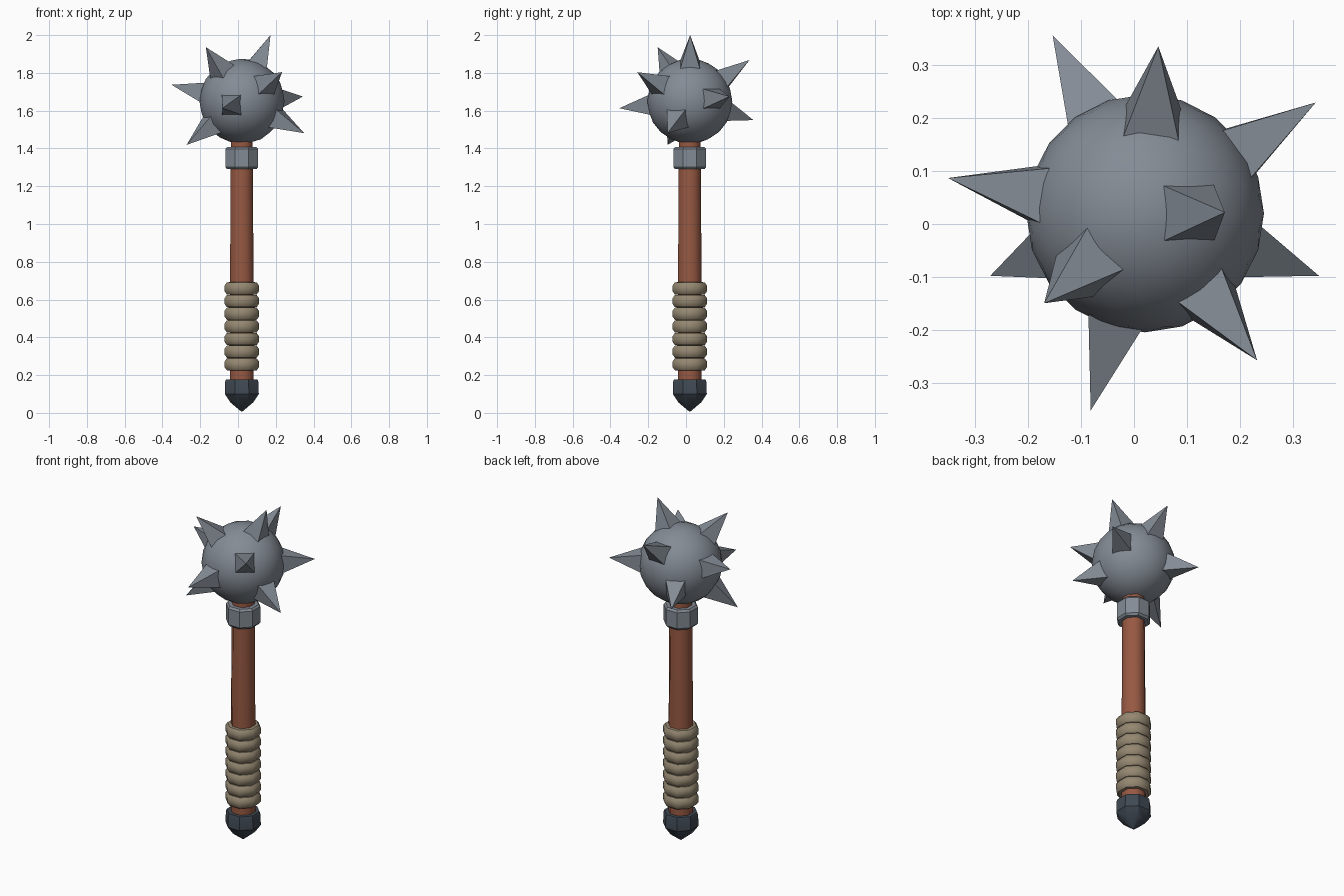
import bpy, bmesh, math
from mathutils import Vector, Matrix

if "Cube" in bpy.data.objects:
    bpy.data.objects.remove(bpy.data.objects["Cube"])

AX = Vector((0.02, 0.02, 0))          # shaft axis
HEAD = Vector((0.021, 0.02, 1.65))    # centre of the ball


def material(name, rgb):
    m = bpy.data.materials.new(name)
    m.diffuse_color = (*rgb, 1)
    m.use_nodes = True
    m.node_tree.nodes["Principled BSDF"].inputs["Base Color"].default_value = m.diffuse_color
    return m


steel = material("steel", (0.23, 0.26, 0.30))
iron = material("dark iron", (0.05, 0.065, 0.085))
wood = material("red wood", (0.31, 0.10, 0.055))
rope = material("tan wrap", (0.30, 0.245, 0.165))


def finish(name, bm, mat, smooth=None):
    bmesh.ops.recalc_face_normals(bm, faces=bm.faces)
    me = bpy.data.meshes.new(name)
    bm.to_mesh(me)
    bm.free()
    me.materials.append(mat)
    ob = bpy.data.objects.new(name, me)
    bpy.context.collection.objects.link(ob)
    if smooth:
        bpy.ops.object.select_all(action='DESELECT')
        ob.select_set(True)
        bpy.context.view_layer.objects.active = ob
        bpy.ops.object.shade_smooth_by_angle(angle=math.radians(smooth))
    return ob


def lathe(name, profile, mat, n=8, smooth=None):
    """Turn (apothem, z) points into an n-sided solid around the shaft axis."""
    bm = bmesh.new()
    k = 1 / math.cos(math.pi / n)
    rings = []
    for r, z in profile:
        rings.append([bm.verts.new(AX + Vector((
            r * k * math.cos((i + 0.5) * math.tau / n),
            r * k * math.sin((i + 0.5) * math.tau / n), z))) for i in range(n)])
    for a, b in zip(rings, rings[1:]):
        for i in range(n):
            j = (i + 1) % n
            bm.faces.new((a[i], a[j], b[j], b[i]))
    bm.faces.new(rings[0])
    bm.faces.new(rings[-1])
    bmesh.ops.remove_doubles(bm, verts=bm.verts, dist=1e-5)
    return finish(name, bm, mat, smooth)


# shaft, collar and pommel
lathe("shaft", [(0.063, 0.14), (0.062, 0.7), (0.059, 1.3), (0.057, 1.47)], wood, smooth=50)
lathe("collar", [(0.078, 1.29), (0.087, 1.302), (0.087, 1.396), (0.078, 1.408)], steel)
lathe("pommel", [(0.083, 0.178), (0.088, 0.165), (0.09, 0.1), (0.06, 0.055), (0.004, 0.008)],
      iron, smooth=35)

# wrapped grip: seven stacked bands
for i in range(7):
    z = 0.257 + i * 0.067
    lathe(f"grip_band_{i + 1}", [(0.066, z - 0.033), (0.079, z - 0.032), (0.091, z - 0.015),
          (0.091, z + 0.015), (0.079, z + 0.032), (0.066, z + 0.033)], rope, smooth=50)

# ball head
bm = bmesh.new()
bmesh.ops.create_icosphere(bm, subdivisions=3, radius=0.225, matrix=Matrix.Translation(HEAD))
finish("ball_head", bm, steel, smooth=60)

# four-sided spikes, given by their tips
tips = [(-0.154, 0.357, 1.55), (0.046, 0.336, 1.868), (0.344, 0.23, 1.675),
        (0.35, -0.098, 1.481), (0.233, -0.258, 1.804), (-0.082, -0.353, 1.613),
        (-0.17, -0.15, 1.936), (-0.272, -0.098, 1.419), (-0.352, 0.087, 1.737),
        (0.172, 0.022, 2.0)]
for i, tip in enumerate(tips):
    d = Vector(tip) - HEAD
    rot = d.to_track_quat('Z', 'Y').to_matrix().to_4x4()
    bm = bmesh.new()
    h, base = 0.058, 0.19
    quad = [bm.verts.new((x * h, y * h, base)) for x, y in ((-1, -1), (1, -1), (1, 1), (-1, 1))]
    apex = bm.verts.new((0, 0, d.length))
    bm.faces.new(quad)
    for a in range(4):
        bm.faces.new((quad[a], quad[(a + 1) % 4], apex))
    bm.transform(Matrix.Translation(HEAD) @ rot)
    finish(f"spike_{i + 1}", bm, steel)
